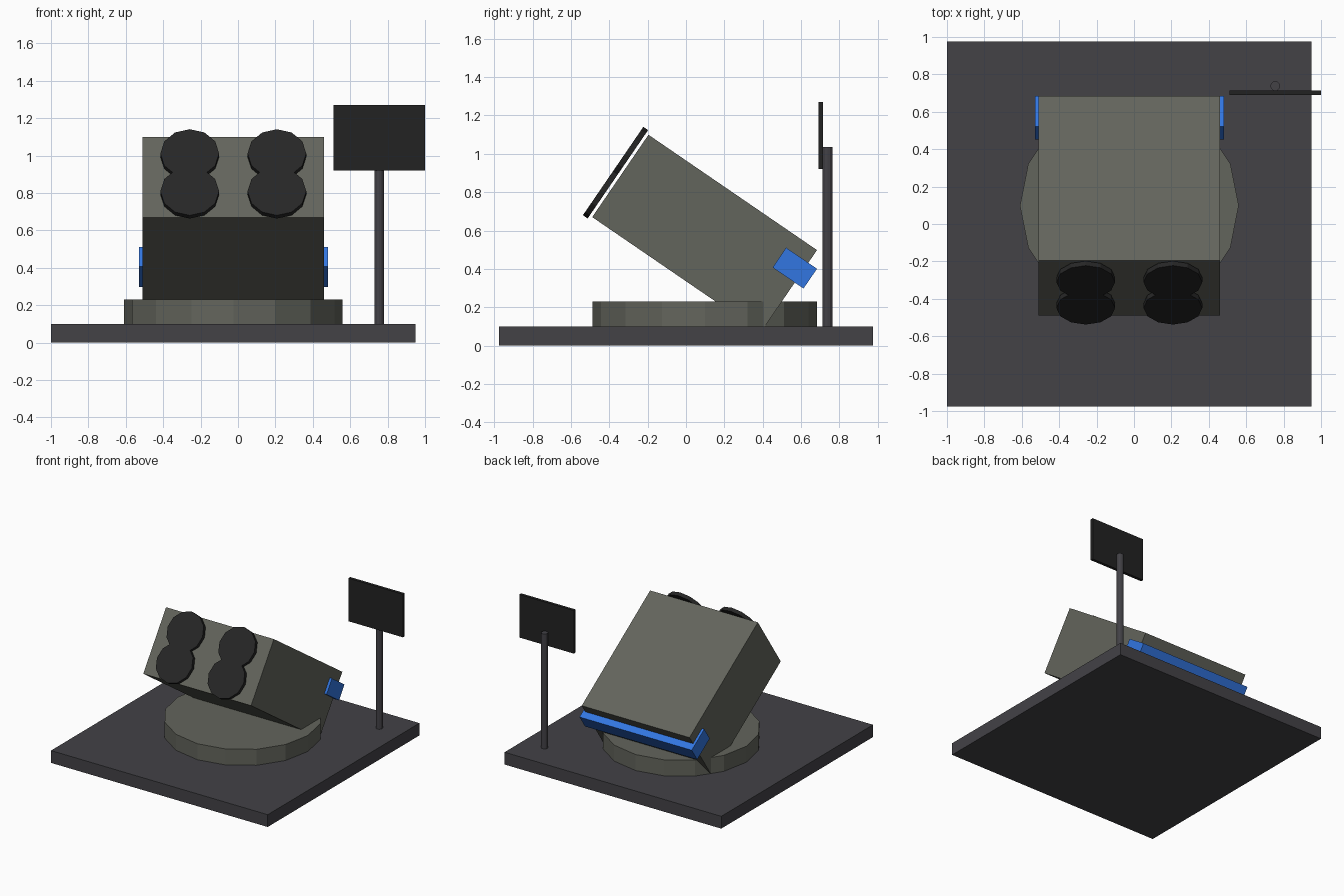
import bpy
from math import pi
from mathutils import Matrix, Vector

cube = bpy.data.objects.get("Cube")
if cube:
    bpy.data.objects.remove(cube, do_unlink=True)


def material(name, color):
    m = bpy.data.materials.new(name)
    m.use_nodes = True
    m.diffuse_color = (*color, 1)
    m.node_tree.nodes["Principled BSDF"].inputs["Base Color"].default_value = (*color, 1)
    return m


charcoal = material("charcoal", (0.056, 0.054, 0.062))
olive = material("olive_grey", (0.124, 0.129, 0.107))
black = material("soft_black", (0.019, 0.019, 0.019))
sign_black = material("panel_black", (0.016, 0.016, 0.016))
blue = material("blue", (0.032, 0.18, 0.75))


def finish(name, mat):
    ob = bpy.context.object
    ob.name = name
    ob.data.materials.append(mat)
    return ob


def box(name, mat, center, size, angle=0):
    bpy.ops.mesh.primitive_cube_add(size=1, location=center, rotation=(angle, 0, 0))
    bpy.context.object.scale = size
    return finish(name, mat)


def cylinder(name, mat, center, radius, depth, sides, angle=0):
    bpy.ops.mesh.primitive_cylinder_add(vertices=sides, radius=radius, depth=depth,
                                        location=center, rotation=(angle, 0, 0))
    return finish(name, mat)


# Ground slab and turntable
mid = -0.025
box("base_slab", charcoal, (mid, 0, 0.05), (1.95, 1.95, 0.1))
cylinder("turntable", olive, (mid, 0.098, 0.165), 0.585, 0.13, 16)

# Tilted housing and everything placed in its frame
tilt = -0.6
frame = Matrix.Translation((mid, 0.097, 0.584)) @ Matrix.Rotation(tilt, 4, "X")


def tilted(x, y, z):
    return frame @ Vector((x, y, z))


box("housing", olive, tilted(0, 0, 0), (0.97, 1.065, 0.52), tilt)
box("rear_bar", blue, tilted(0, 0.49, 0.117), (1.01, 0.195, 0.125), tilt)

# Tube covers, two stacked on each side
for side, x in (("right", -0.233), ("left", 0.233)):
    for level, z in (("lower", -0.122), ("upper", 0.122)):
        cylinder(f"{side}_{level}_cover", black, tilted(x, -0.563, z),
                 0.157, 0.03, 12, tilt + pi / 2)

# Sign on a post
cylinder("sign_post", charcoal, (0.755, 0.738, 0.565), 0.026, 0.94, 12)
box("sign_panel", sign_black, (0.755, 0.702, 1.095), (0.49, 0.024, 0.35))
